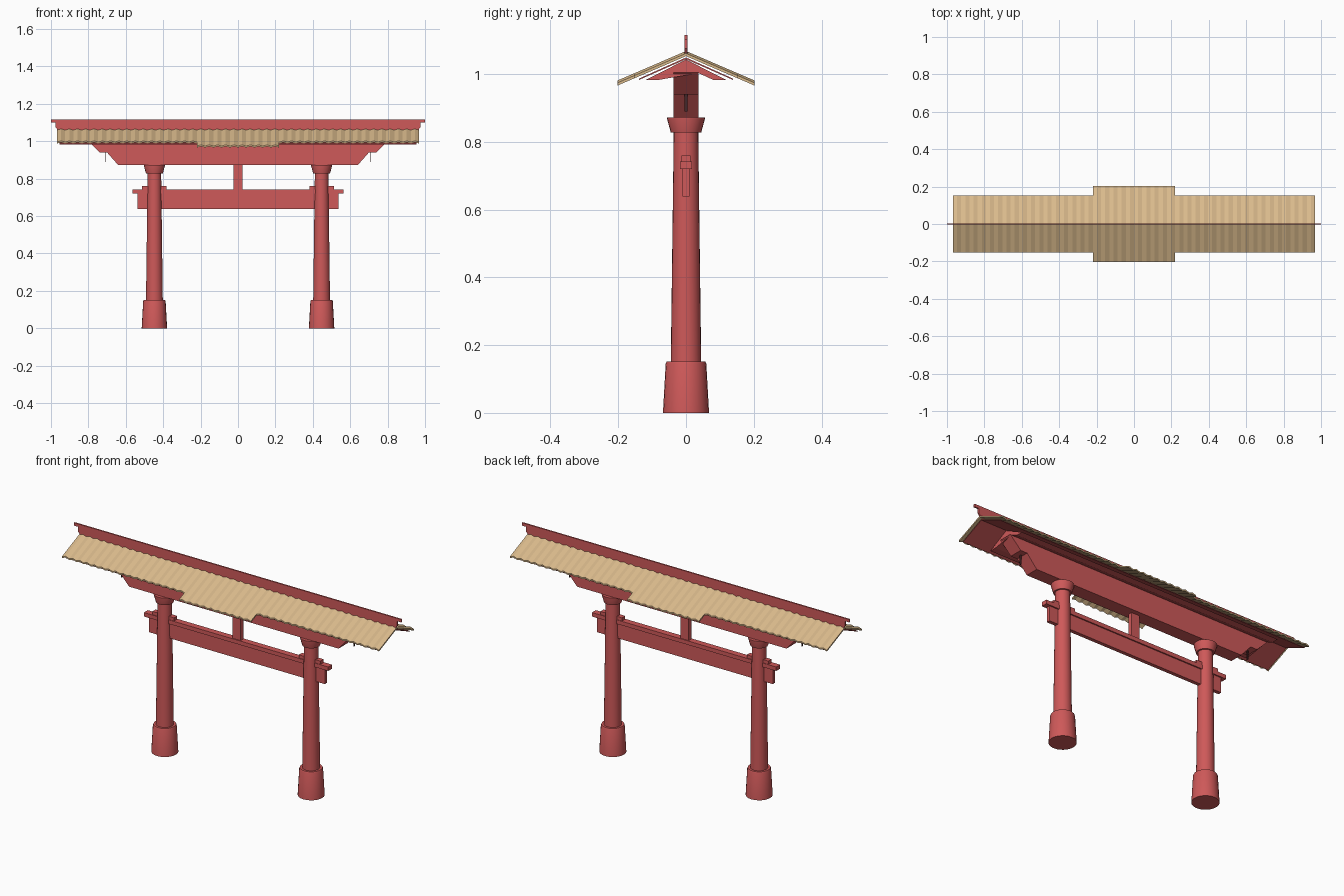
import bpy, bmesh, math

if "Cube" in bpy.data.objects:
    bpy.data.objects.remove(bpy.data.objects["Cube"], do_unlink=True)


def material(name, rgb):
    m = bpy.data.materials.new(name)
    m.use_nodes = True
    m.diffuse_color = (*rgb, 1)
    m.node_tree.nodes["Principled BSDF"].inputs["Base Color"].default_value = (*rgb, 1)
    return m


RED = material("red paint", (0.62, 0.1, 0.1))
TAN = material("tan roof", (0.7, 0.49, 0.26))
DARK = material("dark metal", (0.06, 0.02, 0.02))


def finish(name, bm, mat):
    bmesh.ops.recalc_face_normals(bm, faces=bm.faces)
    me = bpy.data.meshes.new(name)
    bm.to_mesh(me)
    bm.free()
    me.materials.append(mat)
    ob = bpy.data.objects.new(name, me)
    bpy.context.collection.objects.link(ob)
    return ob


def prism(name, outline, half, axis, mat=RED):
    """Extrude an outline (u, z) along x or y between -half and +half."""
    bm = bmesh.new()
    place = (lambda u, z, d: (d, u, z)) if axis == "x" else (lambda u, z, d: (u, d, z))
    a = [bm.verts.new(place(u, z, -half)) for u, z in outline]
    b = [bm.verts.new(place(u, z, half)) for u, z in outline]
    n = len(a)
    bm.faces.new(a)
    bm.faces.new(b[::-1])
    for i in range(n):
        j = (i + 1) % n
        bm.faces.new((a[i], a[j], b[j], b[i]))
    return finish(name, bm, mat)


def mirrored(half_outline):
    return half_outline + [(-u, z) for u, z in reversed(half_outline)]


def box(name, x0, x1, y, z0, z1, mat=RED):
    return prism(name, [(x0, z0), (x1, z0), (x1, z1), (x0, z1)], y, "y", mat)


def lathe(name, x, profile, sides=24):
    bm = bmesh.new()
    rings = [[bm.verts.new((x + r * math.cos(2 * math.pi * i / sides),
                            r * math.sin(2 * math.pi * i / sides), z))
              for i in range(sides)] for r, z in profile]
    for lo, hi in zip(rings, rings[1:]):
        for i in range(sides):
            j = (i + 1) % sides
            bm.faces.new((lo[i], lo[j], hi[j], hi[i]))
    bm.faces.new(rings[0])
    bm.faces.new(rings[-1])
    ob = finish(name, bm, RED)
    bpy.ops.object.select_all(action="DESELECT")
    bpy.context.view_layer.objects.active = ob
    ob.select_set(True)
    bpy.ops.object.shade_smooth_by_angle(angle=math.radians(30))


# Pillars with flared feet and caps, wedges and hanging hooks
for side, s in (("left", 1), ("right", -1)):
    x = s * 0.447
    lathe(side + "_foot", x, [(0.068, 0), (0.06, 0.145), (0.057, 0.152)])
    lathe(side + "_pillar", x, [(0.045, 0.14), (0.036, 0.84)])
    lathe(side + "_cap", x, [(0.045, 0.828), (0.056, 0.868), (0.056, 0.872)])
    box(side + "_wedge", x - 0.066, x + 0.066, 0.014, 0.74, 0.76)
    box(side + "_hook", s * 0.71 - 0.002, s * 0.71 + 0.002, 0.004, 0.89, 0.945, DARK)

# Lower tie beam and centre strut
box("tie_beam", -0.537, 0.537, 0.01, 0.638, 0.722)
box("tie_beam_rail", -0.563, 0.563, 0.017, 0.72, 0.742)
box("centre_strut", -0.025, 0.025, 0.012, 0.74, 0.875)

# Main beam with stepped, slanted ends, and its gabled top
prism("main_beam", mirrored([(0.64, 0.872), (0.70, 0.94), (0.74, 0.94), (0.805, 1.005)]),
      0.037, "y")
prism("beam_gable", mirrored([(0.037, 1.003), (0.08, 0.983), (0.118, 0.983), (0, 1.043)])[:-1],
      0.80, "x")

# Thin boards under the roof
prism("roof_boards", [(-0.138, 0.983), (0, 1.044), (0.138, 0.983),
                      (0.138, 0.987), (0, 1.049), (-0.138, 0.987)], 0.955, "x")

# Corrugated roof: folded strips, with longer ones in the middle
TILES, PITCH, SLOPE = 44, 0.044, 0.43


def roof_strips(name, first, last, reach):
    for label, s in (("front", -1), ("back", 1)):
        bm = bmesh.new()
        rows = []
        for k in range(2 * first, 2 * last + 1):
            x = (k / 2 - TILES / 2) * PITCH
            top = 1.068 - (0 if k % 2 else 0.007)
            rows.append([bm.verts.new((x, s * y, top - SLOPE * y - t))
                         for y, t in ((0, 0), (reach, 0), (reach, 0.008), (0, 0.008))])
        for a, b in zip(rows, rows[1:]):
            for i in range(4):
                j = (i + 1) % 4
                bm.faces.new((a[i], a[j], b[j], b[i]))
        bm.faces.new(rows[0])
        bm.faces.new(rows[-1])
        finish(f"{label}_{name}", bm, TAN)


roof_strips("right_tiles", 0, 17, 0.153)
roof_strips("middle_tiles", 17, 27, 0.202)
roof_strips("left_tiles", 27, 44, 0.153)

# Thin ridge board with stepped ends
prism("ridge_board", mirrored([(0.962, 1.058), (0.975, 1.075), (0.975, 1.1),
                               (1.0, 1.1), (1.0, 1.116)]), 0.004, "y")
